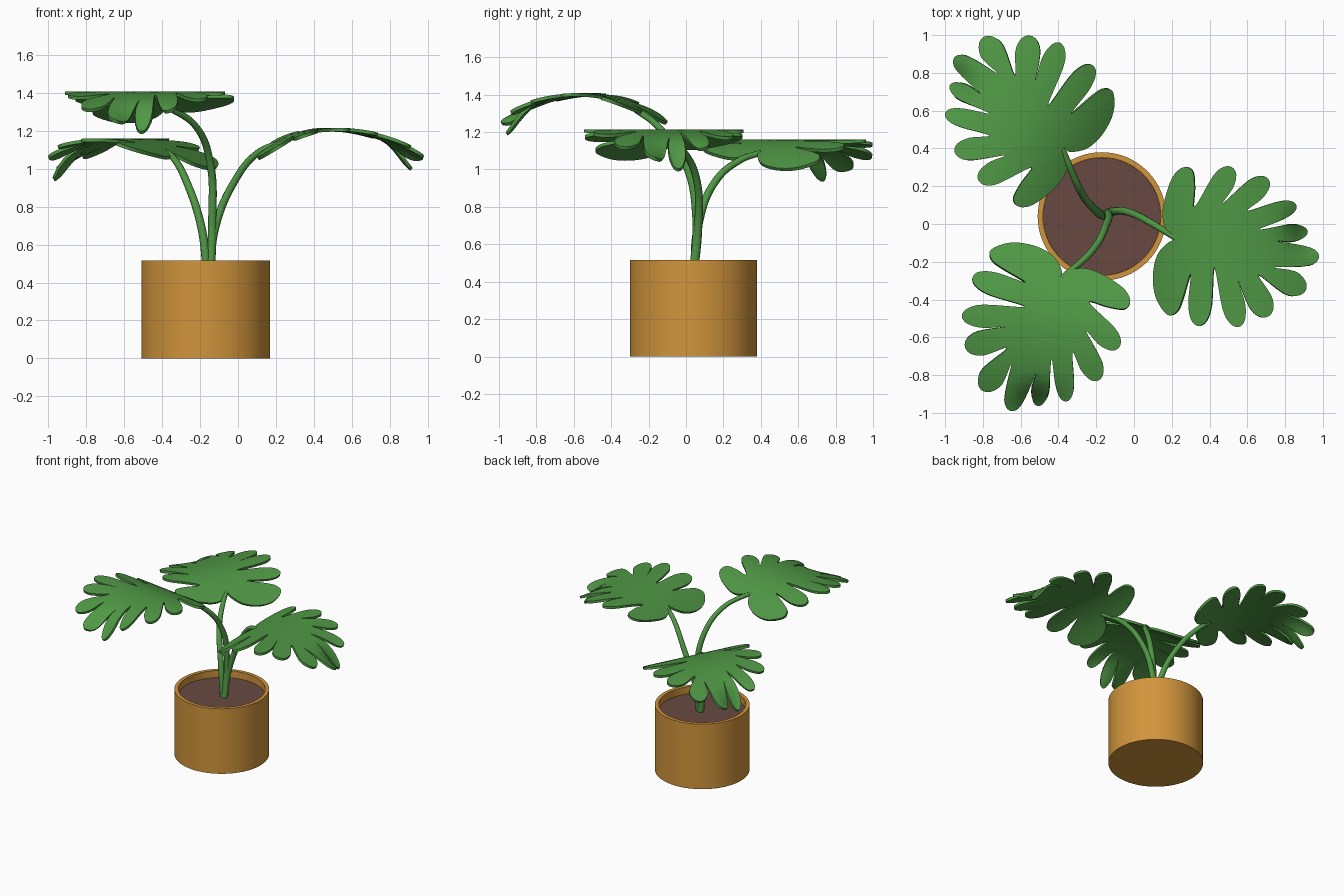
import bpy, bmesh, math
from mathutils import Vector, Matrix

if "Cube" in bpy.data.objects:
    bpy.data.objects.remove(bpy.data.objects["Cube"])


def material(name, rgb):
    m = bpy.data.materials.new(name)
    m.diffuse_color = (*rgb, 1)
    m.use_nodes = True
    m.node_tree.nodes["Principled BSDF"].inputs["Base Color"].default_value = m.diffuse_color
    return m


ORANGE = material("orange clay", (0.64, 0.30, 0.045))
SOIL = material("brown soil", (0.14, 0.066, 0.055))
GREEN = material("leaf green", (0.08, 0.315, 0.06))


def activate(ob):
    bpy.ops.object.select_all(action='DESELECT')
    ob.select_set(True)
    bpy.context.view_layer.objects.active = ob


def add_mesh(name, bm, mat):
    me = bpy.data.meshes.new(name)
    bm.to_mesh(me)
    bm.free()
    ob = bpy.data.objects.new(name, me)
    bpy.context.collection.objects.link(ob)
    me.materials.append(mat)
    activate(ob)
    return ob


def lathe(name, profile, mat, centre, n=64):
    bm = bmesh.new()
    vs = [bm.verts.new((r, 0, z)) for r, z in profile]
    es = [bm.edges.new(p) for p in zip(vs, vs[1:])]
    bmesh.ops.spin(bm, geom=vs + es, cent=(0, 0, 0), axis=(0, 0, 1),
                   angle=2 * math.pi, steps=n, use_duplicate=False)
    bmesh.ops.remove_doubles(bm, verts=bm.verts[:], dist=1e-4)
    bmesh.ops.recalc_face_normals(bm, faces=bm.faces[:])
    ob = add_mesh(name, bm, mat)
    ob.location = centre
    bpy.ops.object.shade_smooth_by_angle(angle=math.radians(35))
    return ob


# Pot and soil
POT = (-0.17, 0.04, 0)
lathe("pot", [(0, 0), (0.34, 0), (0.34, 0.515), (0.312, 0.515), (0.312, 0.42), (0, 0.42)], ORANGE, POT)
lathe("soil", [(0, 0.41), (0.311, 0.41), (0.311, 0.46), (0, 0.46)], SOIL, POT)


# Leaf outline, with the stalk at the origin and the tip near +x
BASE_START = [(0, 0), (-0.05, 0.04), (-0.075, 0.12), (-0.06, 0.22), (-0.02, 0.33),
              (0.035, 0.38), (0.085, 0.36), (0.095, 0.27)]
BASE_END = [(0.03, -0.32), (0, -0.385), (-0.05, -0.40), (-0.11, -0.31),
            (-0.125, -0.19), (-0.10, -0.08), (-0.04, -0.015)]
NOTCHES = [(0.095, 0.17), (0.245, 0.19), (0.375, 0.15), (0.435, 0.05), (0.53, -0.01), (0.515, -0.15),
           (0.435, -0.19), (0.325, -0.22), (0.20, -0.15), (0.075, -0.18)]
LOBES = [(0.295, 0.38, 0.062), (0.485, 0.32, 0.06), (0.635, 0.18, 0.05), (0.695, 0.04, 0.045),
         (0.755, -0.095, 0.056), (0.685, -0.27, 0.066), (0.485, -0.41, 0.066),
         (0.33, -0.465, 0.062), (0.115, -0.46, 0.062)]


def leaf_outline():
    pts = [Vector(p) for p in BASE_START]
    for i, (x, y, w) in enumerate(LOBES):
        a, b, tip = Vector(NOTCHES[i]), Vector(NOTCHES[i + 1]), Vector((x, y))
        mid = (a + b) / 2
        d = (tip - mid).normalized()
        side = Vector((-d.y, d.x)) * w
        pts += [a, mid.lerp(tip, 0.6) + side, mid.lerp(tip, 0.9) + side * 0.65, tip,
                mid.lerp(tip, 0.9) - side * 0.65, mid.lerp(tip, 0.6) - side]
    pts += [Vector(NOTCHES[-1])] + [Vector(p) for p in BASE_END]
    out, n = [], len(pts)
    for i in range(n):                       # closed Catmull-Rom spline
        p0, p1, p2, p3 = (pts[(i + k) % n] for k in (-1, 0, 1, 2))
        for s in range(4):
            t = s / 4
            out.append(0.5 * (2 * p1 + (p2 - p0) * t + (2 * p0 - 5 * p1 + 4 * p2 - p3) * t * t
                              + (3 * p1 - p0 - 3 * p2 + p3) * t ** 3))
    return out


OUTLINE = leaf_outline()
BEND = Vector((math.cos(math.radians(6)), math.sin(math.radians(6))))


def arch(x, y):
    u = x * BEND.x + y * BEND.y - 0.265
    z = -(0.9 if u < 0 else 0.6) * u * u
    # one lobe next to the tip hangs lower
    return z - 0.10 * math.exp(-((x - 0.70) ** 2 + (y - 0.04) ** 2) / 0.0095)


def leaf(name, x, y, peak, turn):
    bm = bmesh.new()
    f = bm.faces.new([bm.verts.new((p.x, p.y, 0)) for p in OUTLINE])
    f.normal_update()
    if f.normal.z < 0:
        f.normal_flip()
    bmesh.ops.triangulate(bm, faces=bm.faces[:])
    for axis in ((1, 0, 0), (0, 1, 0)):      # slice so the blade can bend
        for k in range(-14, 23):
            bmesh.ops.bisect_plane(bm, geom=bm.verts[:] + bm.edges[:] + bm.faces[:],
                                   plane_co=Vector(axis) * (k * 0.035 + 0.003), plane_no=axis)
    bmesh.ops.remove_doubles(bm, verts=bm.verts[:], dist=5e-4)
    for v in bm.verts:
        v.co.z = arch(v.co.x, v.co.y)
    bm.transform(Matrix.Translation((x, y, peak)) @ Matrix.Rotation(math.radians(turn), 4, 'Z'))
    ob = add_mesh(name, bm, GREEN)
    mod = ob.modifiers.new("thickness", 'SOLIDIFY')
    mod.thickness = 0.018
    mod.offset = -1
    bpy.ops.object.modifier_apply(modifier=mod.name)
    bpy.ops.object.shade_smooth_by_angle(angle=math.radians(40))


leaf("right_leaf", 0.225, -0.08, 1.215, 0)
leaf("front_leaf", -0.38, -0.28, 1.408, -104)
leaf("back_leaf", -0.37, 0.39, 1.16, 147)


# Curved tapering stems
def stem(name, pts):
    cu = bpy.data.curves.new(name, 'CURVE')
    cu.dimensions = '3D'
    cu.bevel_depth = 1.0
    cu.bevel_resolution = 3
    cu.use_fill_caps = True
    sp = cu.splines.new('BEZIER')
    sp.bezier_points.add(len(pts) - 1)
    for i, (bp, p) in enumerate(zip(sp.bezier_points, pts)):
        bp.co = p
        bp.handle_left_type = bp.handle_right_type = 'AUTO'
        bp.radius = 0.024 - 0.008 * i / (len(pts) - 1)
    cu.materials.append(GREEN)
    ob = bpy.data.objects.new(name, cu)
    bpy.context.collection.objects.link(ob)
    activate(ob)
    bpy.ops.object.convert(target='MESH')
    bpy.ops.object.shade_smooth_by_angle(angle=math.radians(40))


stem("right_stem", [(-0.15, 0.04, 0.44), (-0.12, 0.065, 0.69), (-0.02, 0.06, 0.93),
                    (0.10, 0.0, 1.08), (0.235, -0.083, 1.14)])
stem("front_stem", [(-0.145, 0.04, 0.44), (-0.135, 0.055, 0.74), (-0.145, 0.0, 1.02),
                    (-0.22, -0.14, 1.22), (-0.385, -0.29, 1.335)])
stem("back_stem", [(-0.16, 0.045, 0.44), (-0.195, 0.065, 0.70), (-0.275, 0.16, 0.94),
                   (-0.335, 0.29, 1.05), (-0.38, 0.40, 1.09)])
